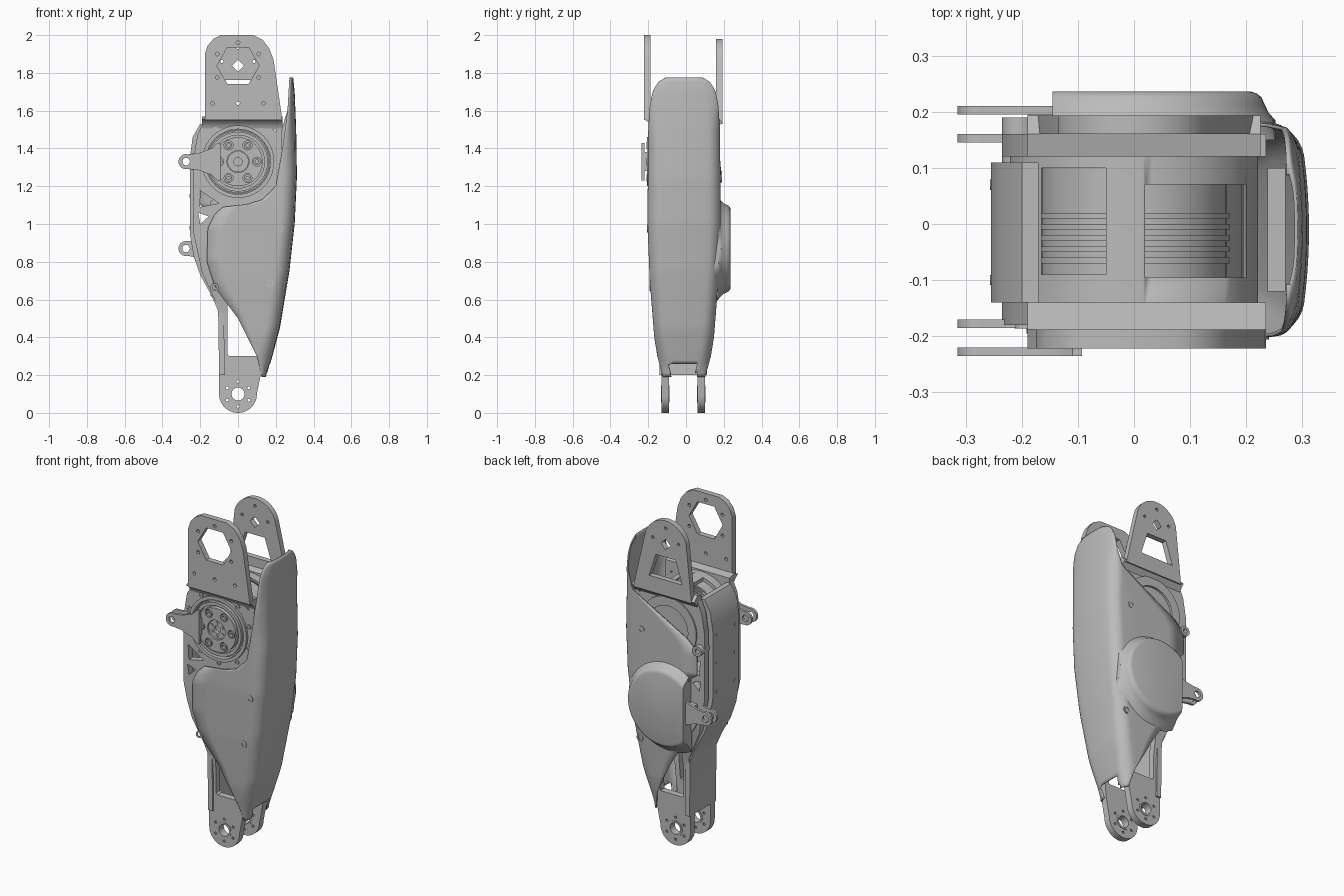
import bpy, bmesh
from math import sin, cos, pi, radians
from mathutils import Vector

cube = bpy.data.objects.get("Cube")
if cube:
    bpy.data.objects.remove(cube, do_unlink=True)

grey = bpy.data.materials.new("machined_grey")
grey.use_nodes = True
grey.diffuse_color = (0.5, 0.5, 0.5, 1)
for node in grey.node_tree.nodes:
    if node.type == 'BSDF_PRINCIPLED':
        node.inputs["Base Color"].default_value = (0.5, 0.5, 0.5, 1)

AXES = {'x': lambda u, v, w: (w, u, v),
        'y': lambda u, v, w: (u, w, v),
        'z': lambda u, v, w: (u, v, w)}


def finish(name, bm):
    """Turn a bmesh into a shaded grey object."""
    bmesh.ops.recalc_face_normals(bm, faces=bm.faces[:])
    me = bpy.data.meshes.new(name)
    bm.to_mesh(me)
    bm.free()
    me.materials.clear()
    me.materials.append(grey)
    me.shade_smooth()
    me.set_sharp_from_angle(angle=radians(30))
    ob = bpy.data.objects.new(name, me)
    bpy.context.scene.collection.objects.link(ob)
    return ob


def arc(cx, cy, r, a0=0, a1=360, n=40):
    full = abs(a1 - a0) == 360
    steps = n if full else n + 1
    return [(cx + r * cos(radians(a0 + (a1 - a0) * i / n)),
             cy + r * sin(radians(a0 + (a1 - a0) * i / n))) for i in range(steps)]


def prism_bm(outline, lo, hi, axis='y', holes=()):
    """Extrude a flat outline with holes between lo and hi along an axis."""
    cu = bpy.data.curves.new("outline", 'CURVE')
    cu.dimensions = '2D'
    cu.fill_mode = 'BOTH'
    cu.extrude = (hi - lo) / 2
    for loop in [outline, *holes]:
        sp = cu.splines.new('POLY')
        sp.points.add(len(loop) - 1)
        for p, (u, v) in zip(sp.points, loop):
            p.co = (u, v, 0, 1)
        sp.use_cyclic_u = True
    tmp = bpy.data.objects.new("outline", cu)
    me = tmp.to_mesh()
    bm = bmesh.new()
    bm.from_mesh(me)
    tmp.to_mesh_clear()
    bpy.data.objects.remove(tmp)
    bpy.data.curves.remove(cu)
    bmesh.ops.remove_doubles(bm, verts=bm.verts[:], dist=1e-5)
    for v in bm.verts:
        v.co = AXES[axis](v.co.x, v.co.y, v.co.z + (lo + hi) / 2)
    return bm


def prism(name, *args, **kw):
    return finish(name, prism_bm(*args, **kw))


def disc(name, x, z, r, lo, hi, hole=0, n=40):
    return prism(name, arc(x, z, r, n=n), lo, hi, holes=[arc(x, z, hole, n=n)] if hole else [])


def box(a, b, c, d):
    return [(a, c), (b, c), (b, d), (a, d)]


def lerp(table, z):
    for (z0, a), (z1, b) in zip(table, table[1:]):
        if z <= z1:
            return a + (b - a) * max(0, (z - z0) / (z1 - z0))
    return table[-1][1]


UP, LOW = 1.33, 0.87      # heights of the two drive axes

# Frame side plates, spreading outward above the fork
frame = arc(0, .1, .1, 180, 360, 24) + [
    (.12, .2), (.14, .4), (.16, .7), (.19, 1), (.23, 1.3), (.235, 1.55), (-.18, 1.55),
    (-.215, 1.47), (-.235, 1.35), (-.235, .95), (-.19, .74), (-.1, .55)]
frame_holes = [
    arc(0, .1, .035, n=24),
    [(-.055, .31), (-.045, .3), (.1, .3), (.12, .55), (0, .6), (-.055, .58)],
    [(-.205, 1.18), (-.2, 1.09), (-.1, 1.11)],
    [(-.21, 1.06), (-.155, 1.04), (-.2, 1.0)],
    [(.13, 1.535), (.2, 1.54), (.2, 1.49)],
    arc(0, UP, .175)]
frame_holes += [arc(.066 * cos(a), .1 + .066 * sin(a), .008, n=8)
                for a in (i * pi / 3 + pi / 6 for i in range(6))]
for side, lo, hi, spread in (("front", -.13, -.09, -.05), ("rear", .06, .1, .06)):
    bm = prism_bm(frame, lo, hi, holes=frame_holes)
    for h in (.45, .85):
        bmesh.ops.bisect_plane(bm, geom=bm.verts[:] + bm.edges[:] + bm.faces[:],
                               plane_co=(0, 0, h), plane_no=(0, 0, 1))
    for v in bm.verts:
        v.co.y += spread * min(1, max(0, (v.co.z - .45) / .4))
    finish(side + "_frame_plate", bm)
    disc(side + "_fork_bush", 0, .1, .046, lo - .003, hi + .003, hole=.034, n=28)

# Back panel closing the frame on the right
spine = [(-.2, 1.53), (-.24, 1.46), (-.255, 1.35), (-.255, .95), (-.235, .83),
         (-.2, .73), (-.14, .62), (-.105, .54), (-.1, .2)]
prism("spine_panel", spine + [(x + .03, z) for x, z in reversed(spine)], -.14, .11)
for y in (-.1, .07):
    for z in (.98, 1.15, 1.32):
        prism("spine_screw", arc(y, z, .009, n=10), -.257, -.25, axis='x')

# Saddle over the upper drive, with two windows
saddle = prism("saddle", arc(0, UP, .222, 5, 175, 40) + arc(0, UP, .2, 175, 5, 40), -.17, .14)
for a, b, c, d in ((-.165, -.05, -.09, .1), (.02, .2, -.095, .07)):
    cutter = prism("window_cutter", box(a, b, c, d), 1.36, 1.7, axis='z')
    cutter.hide_render = True
    mod = saddle.modifiers.new("window", 'BOOLEAN')
    mod.operation, mod.object, mod.solver = 'DIFFERENCE', cutter, 'EXACT'
    bpy.context.view_layer.update()
    cut = bpy.data.meshes.new_from_object(saddle.evaluated_get(bpy.context.evaluated_depsgraph_get()))
    saddle.modifiers.clear()
    saddle.data = cut
    bpy.data.objects.remove(cutter, do_unlink=True)

# Upper mounting plates
front_top = [(-.175, 1.55), (-.175, 1.9), (-.16, 1.945), (-.13, 1.98), (-.09, 2), (.08, 2),
             (.13, 1.975), (.165, 1.93), (.188, 1.87), (.235, 1.55)]
screw_holes = [arc(x, z, .01, n=12) for x, z in
               ((0, 1.96), (-.11, 1.9), (.11, 1.9), (-.11, 1.775), (.11, 1.775),
                (-.135, 1.64), (0, 1.64), (.135, 1.64))]
prism("front_upper_plate", front_top, -.222, -.188, holes=[arc(0, 1.838, .112, n=6)] + screw_holes)
rear_top = arc(0, 1.84, .14, 165, 15, 24) + [(.215, 1.53), (-.172, 1.53)]
prism("rear_upper_plate", rear_top, .16, .193, holes=[
    arc(0, 1.838, .032, n=4), [(-.065, 1.762), (.065, 1.762), (.11, 1.625), (-.11, 1.625)],
    arc(-.085, 1.86, .009, n=10), arc(.085, 1.86, .009, n=10), arc(0, 1.935, .009, n=10)])
prism("front_plate_foot", [(-.222, 1.555), (-.188, 1.57), (-.14, 1.56), (-.14, 1.5), (-.178, 1.5),
                           (-.184, 1.52), (-.2, 1.54)], -.19, .235, axis='x')
prism("rear_plate_foot", [(.193, 1.54), (.16, 1.57), (.12, 1.56), (.12, 1.5), (.16, 1.5)],
      -.19, .225, axis='x')

# Drive housings
disc("upper_drive", 0, UP, .165, -.178, .155)
for i in range(5):
    disc("upper_drive_rib", 0, UP, .17, -.07 + i * .02, -.06 + i * .02, hole=.16)
disc("upper_drive_ring", 0, UP, .192, -.195, -.15, hole=.172)
disc("upper_drive_lip", 0, UP, .158, -.196, -.17, hole=.14)
disc("upper_rear_ring", 0, UP, .185, .14, .168, hole=.13)
disc("lower_drive", 0, LOW, .195, -.165, .16)
for i in range(10):
    a = i * pi / 5 + .3
    disc("drive_screw", .207 * cos(a), UP + .207 * sin(a), .015, -.186, -.17, hole=.008, n=12)

# Output flange with bolts
bolt_spots = [(.1 * cos(i * pi / 3), UP + .1 * sin(i * pi / 3)) for i in range(6)]
prism("output_flange", arc(0, UP, .13), -.206, -.17,
      holes=[arc(0, UP, .058)] + [arc(x, z, .024, n=16) for x, z in bolt_spots])
disc("output_hub", 0, UP, .056, -.198, -.17, hole=.022)
for x, z in bolt_spots:
    disc("flange_bolt", x, z, .019, -.208, -.17, hole=.009, n=16)
for i in range(6):
    a = i * pi / 3 + pi / 6
    disc("hub_bolt", .04 * cos(a), UP + .04 * sin(a), .008, -.203, -.19, n=8)


# Crank arms with forked ends
def crank(name, z, outer, inner):
    tip = arc(-.275, z, .04, 75, 285, 16)
    hole = [arc(-.275, z, .02, n=16)]
    prism(name + "_outer_lug", tip + [(-.21, z - .045), (-.14, z - .07), (-.11, z - .1), (-.093, z - .1),
          (-.093, z + .1), (-.11, z + .1), (-.14, z + .07), (-.21, z + .045)], *outer, holes=hole)
    prism(name + "_inner_lug", tip + [(-.15, z - .06), (-.15, z + .06)], *inner, holes=hole)
    lo, hi = sorted(outer + inner)[1:3]
    prism(name + "_web", box(-.19, -.095, z - .05, z + .05), lo, hi)


crank("front_crank", UP, (-.235, -.22), (-.185, -.17))
crank("rear_crank", LOW, (.195, .21), (.145, .16))

# Wrap-around shroud: C-shaped sections stacked in height
OUT = [(.19, .15), (.3, .182), (.45, .222), (.75, .272), (1, .3), (1.25, .312), (1.5, .308),
       (1.7, .3), (1.775, .292)]
WIDE = [(.19, .112), (.3, .142), (.4, .158), (.7, .182), (1, .194), (1.5, .19), (1.62, .182),
        (1.7, .168), (1.75, .14), (1.775, .1)]
FRONT = [(.19, .125), (.3, .1), (.5, 0), (.66, -.12), (.8, -.165), (.98, -.16), (1.05, -.125),
         (1.09, -.08), (1.105, .05), (1.13, .13), (1.2, .2), (1.4, .235), (1.6, .262), (1.775, .272)]
REAR = [(.19, .125), (.3, .1), (.5, 0), (.66, -.1), (.75, -.14), (1.06, -.145), (1.1, -.2),
        (1.24, -.2), (1.3, -.14), (1.5, .23), (1.6, .262), (1.775, .272)]
CY = -.01


def section(z):
    x1, w = lerp(OUT, z), lerp(WIDE, z)
    pts = []
    for s, edge in ((-1, lerp(FRONT, z)), (1, lerp(REAR, z))):
        rx = min(.075, x1 - edge - .006)
        ry = min(.06, w * .5)
        half = [(edge + (x1 - rx - edge) * i / 4, s * w, 0) for i in range(4)]
        half += [(x1 - rx + rx * sin(a), s * (w - ry + ry * cos(a)), sin(a))
                 for a in (i * pi / 14 for i in range(8))]
        half += [(x1, s * (w - ry) * (1 - i / 5), 1) for i in range(1, 5 + (s < 0))]
        # Crown the outer face gently, fading out around the corner
        half = [Vector((x - f * min(.5 * y * y, .5 * rx), y + CY, z)) for x, y, f in half]
        pts += half if s < 0 else half[::-1]
    return pts


heights = sorted([.19 + 1.585 * i / 72 for i in range(73)] + [1.09, 1.105, 1.13, .26])
bm = bmesh.new()
rows = [[bm.verts.new(p) for p in section(z)] for z in heights]
for r0, r1 in zip(rows, rows[1:]):
    for i in range(len(r0) - 1):
        mid = (r0[i].co + r1[i + 1].co) / 2
        if mid.z < .26 and abs(mid.y + .015) < .07:
            continue
        bm.faces.new((r0[i], r0[i + 1], r1[i + 1], r1[i]))
loose = [v for v in bm.verts if not v.link_faces]
bmesh.ops.delete(bm, geom=loose, context='VERTS')
shroud = finish("shroud", bm)
thick = shroud.modifiers.new("thickness", 'SOLIDIFY')
thick.thickness = .006
# The shell thickens toward its hollow side
probe = max(shroud.data.polygons, key=lambda p: p.center.x)
thick.offset = -1 if probe.normal.x > 0 else 1

# Round bulge over the lower drive, flared into the cover and trimmed beside the rear crank
bm = bmesh.new()
rings = [[bm.verts.new((min(.252, r * cos(i * pi / 32)), y, LOW + r * sin(i * pi / 32))) for i in range(64)]
         for r, y in ((.29, .15), (.268, .172), (.252, .185), (.24, .198), (.233, .213),
                      (.227, .226), (.218, .233), (.208, .236))]
for r0, r1 in zip(rings, rings[1:]):
    for i in range(64):
        bm.faces.new((r0[i], r0[i - 1], r1[i - 1], r1[i]))
bm.faces.new(rings[-1])
bm.faces.new(rings[0])
bmesh.ops.bisect_plane(bm, geom=bm.verts[:] + bm.edges[:] + bm.faces[:], plane_co=(-.145, 0, 0),
                       plane_no=(-1, 0, 0), clear_outer=True)
bmesh.ops.holes_fill(bm, edges=[e for e in bm.edges if e.is_boundary])
finish("rear_bulge", bm)

# Cover screws, rear boss and inner shroud bracket
for s, x, z in ((-1, .22, .975), (-1, .17, .685), (-1, -.125, .665), (1, .19, .62), (1, .17, 1.28)):
    y = CY + s * lerp(WIDE, z)
    disc("cover_screw", x, z, .021, y - .003, y + .003, hole=.011, n=18)
disc("rear_boss", -.205, 1.25, .03, .1, .19, hole=.014, n=20)
prism("shroud_bracket", box(.238, .27, 1.05, 1.42), -.12, .1)
